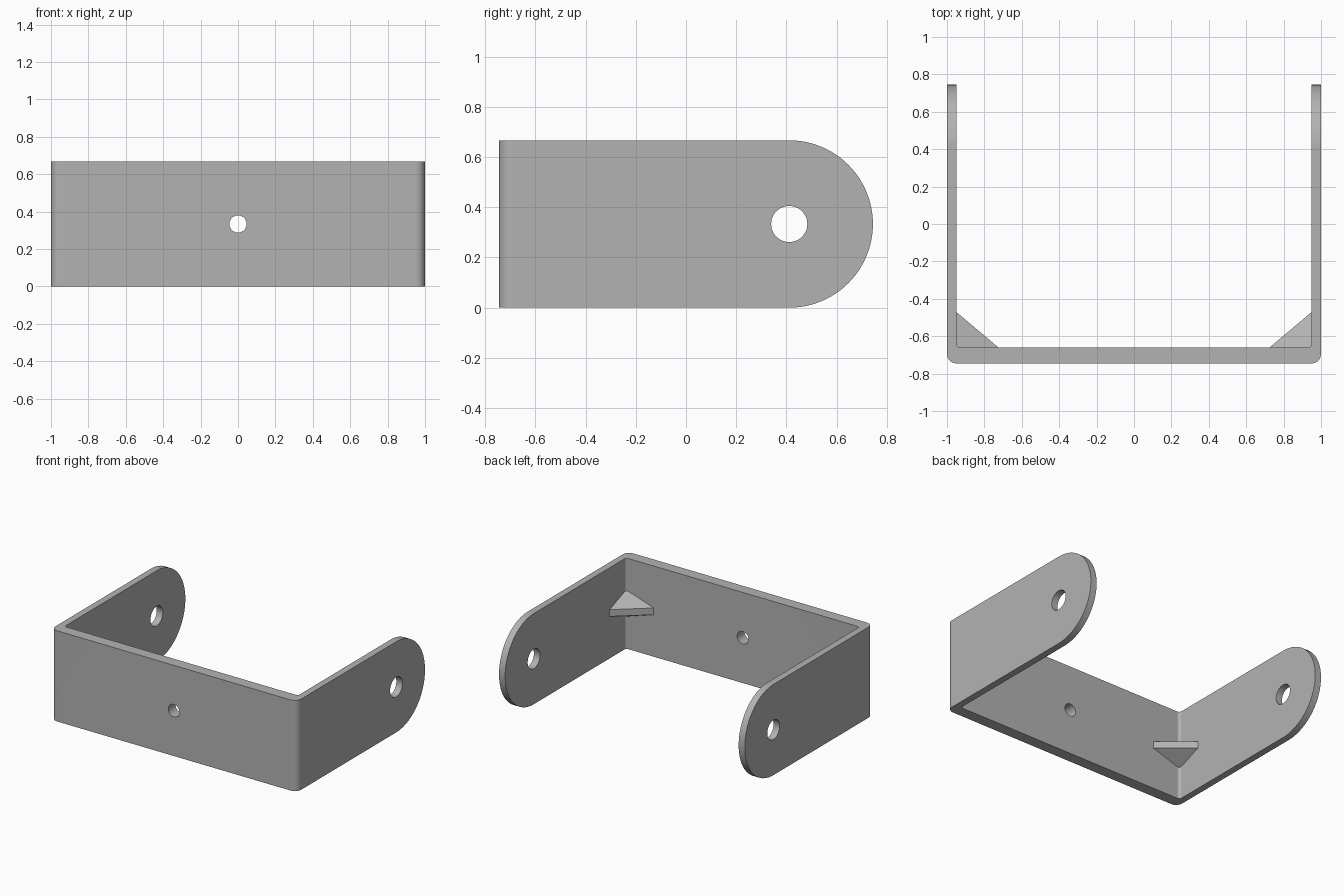
import bpy, bmesh
from math import sin, cos, pi, radians
from mathutils import Vector

if "Cube" in bpy.data.objects:
    bpy.data.objects.remove(bpy.data.objects["Cube"], do_unlink=True)

HEIGHT, MID = 0.667, 0.3335
FRONT, BACK = -0.745, 0.745      # extent in y
WEB_Y, ARM_X = -0.66, 0.95       # inner faces of web and arms
PIVOT_Y = BACK - MID             # centre of the rounded arm ends

grey = bpy.data.materials.new("mid grey")
grey.use_nodes = True
colour = (0.45, 0.45, 0.45, 1)
grey.diffuse_color = colour
grey.node_tree.nodes["Principled BSDF"].inputs["Base Color"].default_value = colour


def arc(cx, cy, r, start, end, n):
    angles = [radians(start + (end - start) * i / n) for i in range(n + 1)]
    return [(cx + r * cos(a), cy + r * sin(a)) for a in angles]


def circle(cx, cy, r, n=48):
    return arc(cx, cy, r, 0, 360, n)[:-1]


def prism(name, outline, place, lo, hi):
    """Extrude a 2D outline from lo to hi; place maps (u, v, depth) to xyz."""
    bm = bmesh.new()
    face = bm.faces.new([bm.verts.new(place(u, v, lo)) for u, v in outline])
    shift = Vector(place(0, 0, hi)) - Vector(place(0, 0, lo))
    top = bmesh.ops.extrude_face_region(bm, geom=[face])["geom"]
    bmesh.ops.translate(bm, vec=shift,
                        verts=[g for g in top if isinstance(g, bmesh.types.BMVert)])
    bmesh.ops.recalc_face_normals(bm, faces=bm.faces)
    return finish(name, bm)


def finish(name, bm):
    mesh = bpy.data.meshes.new(name)
    bm.to_mesh(mesh)
    bm.free()
    mesh.materials.append(grey)
    obj = bpy.data.objects.new(name, mesh)
    bpy.context.collection.objects.link(obj)
    return obj


def apply_modifiers(obj):
    bpy.context.view_layer.update()
    graph = bpy.context.evaluated_depsgraph_get()
    obj.data = bpy.data.meshes.new_from_object(obj.evaluated_get(graph))
    obj.modifiers.clear()


def cut(obj, cutter, operation):
    mod = obj.modifiers.new("cut", 'BOOLEAN')
    mod.object, mod.operation, mod.solver = cutter, operation, 'EXACT'
    apply_modifiers(obj)
    bpy.data.objects.remove(cutter, do_unlink=True)


def along_x(u, v, d):
    return (d, u, v)


def along_y(u, v, d):
    return (u, d, v)


def along_z(u, v, d):
    return (u, v, d)


# U-shaped strip with rounded bends
R, r = 0.05, 0.02
plan = [(-1, BACK)] + arc(-1 + R, FRONT + R, R, 180, 270, 10)
plan += arc(1 - R, FRONT + R, R, 270, 360, 10) + [(1, BACK), (ARM_X, BACK)]
plan += arc(ARM_X - r, WEB_Y + r, r, 0, -90, 6)
plan += arc(-ARM_X + r, WEB_Y + r, r, 270, 180, 6) + [(-ARM_X, BACK)]
bracket = prism("bracket", plan, along_z, 0, HEIGHT)

# Rounded arm ends, pivot holes and screw hole
side = [(-1, HEIGHT + 0.2), (-1, -0.2), (PIVOT_Y, -0.2)]
side += arc(PIVOT_Y, MID, MID, -90, 90, 48) + [(PIVOT_Y, HEIGHT + 0.2)]
cut(bracket, prism("end_cutter", side, along_x, -1.2, 1.2), 'INTERSECT')
cut(bracket, prism("pivot_cutter", circle(PIVOT_Y, MID, 0.072), along_x, -1.2, 1.2),
    'DIFFERENCE')
cut(bracket, prism("screw_cutter", circle(0, MID, 0.046), along_y, -1, 0),
    'DIFFERENCE')

bpy.ops.object.select_all(action='DESELECT')
bracket.select_set(True)
bpy.context.view_layer.objects.active = bracket
bpy.ops.object.shade_smooth_by_angle(angle=radians(30))
weighted = bracket.modifiers.new("flat faces", 'WEIGHTED_NORMAL')
weighted.keep_sharp = True

# Corner gussets: tall in the bend, thin along the diagonal edge
for name, s in (("left_gusset", 1), ("right_gusset", -1)):
    bm = bmesh.new()
    for x, y, half in ((ARM_X + 0.01, WEB_Y - 0.01, 0.105),
                       (ARM_X + 0.01, -0.462, 0.025),
                       (0.713, WEB_Y - 0.01, 0.025)):
        for z in (MID - half, MID + half):
            bm.verts.new((s * x, y, z))
    bmesh.ops.convex_hull(bm, input=bm.verts)
    bmesh.ops.dissolve_limit(bm, angle_limit=0.01, verts=bm.verts, edges=bm.edges)
    bmesh.ops.recalc_face_normals(bm, faces=bm.faces)
    finish(name, bm)
